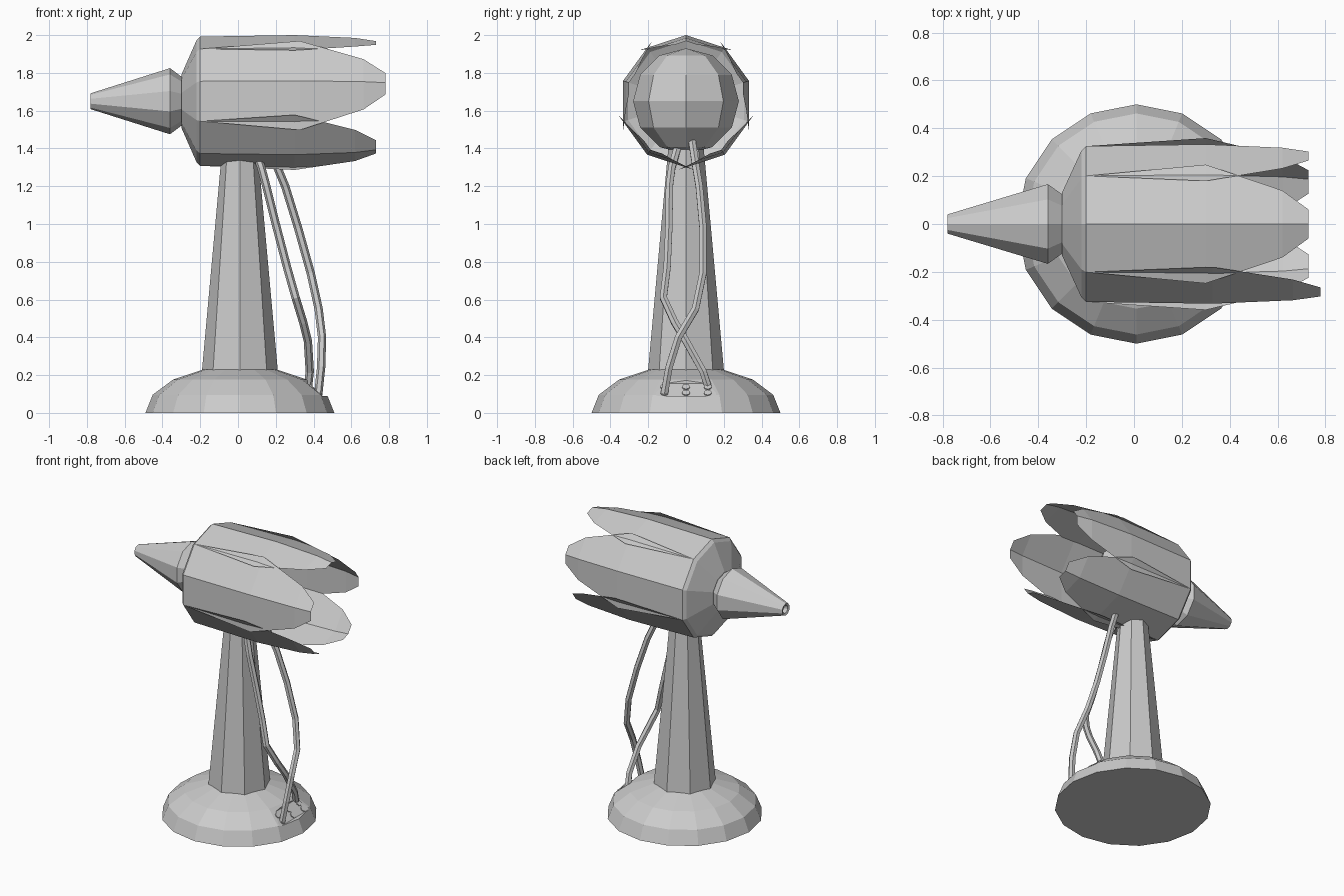
import bpy, bmesh, math
from mathutils import Matrix, Vector

if "Cube" in bpy.data.objects:
    bpy.data.objects.remove(bpy.data.objects["Cube"])

CX, HZ = 0.01, 1.65          # stand axis, height of head axis


def finish(bm, name, closed=True):
    bmesh.ops.remove_doubles(bm, verts=bm.verts, dist=1e-5)
    if closed:
        bmesh.ops.recalc_face_normals(bm, faces=bm.faces)
    me = bpy.data.meshes.new(name)
    bm.to_mesh(me)
    bm.free()
    ob = bpy.data.objects.new(name, me)
    bpy.context.collection.objects.link(ob)
    return ob


def skin(bm, rings, loop=True):
    for a, b in zip(rings, rings[1:]):
        n = len(a)
        for i in range(n if loop else n - 1):
            j = (i + 1) % n
            bm.faces.new((a[i], a[j], b[j], b[i]))


def lathe(name, profile, n, axis='z', phase=0.0, caps=(True, True)):
    """Revolve (position along axis, radius) points."""
    bm = bmesh.new()
    rings = []
    for t, r in profile:
        ring = []
        for i in range(n):
            a = phase + 2 * math.pi * i / n
            c, s = r * math.cos(a), r * math.sin(a)
            ring.append(bm.verts.new((CX + c, s, t) if axis == 'z' else (t, c, HZ + s)))
        rings.append(ring)
    skin(bm, rings)
    for cap, ring in zip(caps, (rings[0], rings[-1])):
        if cap:
            bm.faces.new(ring)
    return finish(bm, name)


def cable(name, pts, radius=0.022, n=6):
    pts = [Vector(p) for p in pts]
    bm = bmesh.new()
    rings = []
    for i, p in enumerate(pts):
        d = (pts[min(i + 1, len(pts) - 1)] - pts[max(i - 1, 0)]).normalized()
        u = d.cross(Vector((0, 1, 0))).normalized()
        v = d.cross(u)
        rings.append([bm.verts.new(p + radius * (u * math.cos(k * math.tau / n)
                      + v * math.sin(k * math.tau / n))) for k in range(n)])
    skin(bm, rings)
    bm.faces.new(rings[0])
    bm.faces.new(rings[-1])
    return finish(bm, name)


# Domed base: a half flattened sphere
dome = [(0.25 * math.sin(a), 0.5 * math.cos(a))
        for a in (math.radians(22.5 * i) for i in range(4))]
base = lathe("base", dome, 16)

# Recess for the socket panel, cut with a wedge-shaped prism
bm = bmesh.new()
section = [(0.445, 0.09), (0.6, 0.09), (0.6, 0.3), (0.37, 0.3), (0.37, 0.155)]
skin(bm, [[bm.verts.new((x, y, z)) for y in (-0.16, 0.16)] for x, z in section + section[:1]], loop=False)
bmesh.ops.remove_doubles(bm, verts=bm.verts, dist=1e-5)
bmesh.ops.holes_fill(bm, edges=[e for e in bm.edges if e.is_boundary], sides=0)
cutter = finish(bm, "recess_cutter")
cutter.hide_render = True
cutter.hide_set(True)
mod = base.modifiers.new("recess", 'BOOLEAN')
mod.operation, mod.object, mod.solver = 'DIFFERENCE', cutter, 'EXACT'

# Sockets on the sloping panel
bm = bmesh.new()
tilt = Matrix.Rotation(math.atan2(0.065, 0.075), 4, 'Y')
for y in (-0.115, 0, 0.115):
    for t in (0.22, 0.7):
        at = Vector((0.445 - 0.075 * t, y, 0.09 + 0.065 * t))
        bmesh.ops.create_cone(bm, cap_ends=True, segments=8, radius1=0.021, radius2=0.021,
                              depth=0.012, matrix=Matrix.Translation(at) @ tilt)
finish(bm, "sockets")

# Tapered octagonal column
lathe("column", [(0.2, 0.203), (1.42, 0.092)], 8)

# Ball joint inside the shell
R = 0.28
lathe("ball_joint", [(HZ - R * math.cos(math.pi * i / 6), max(R * math.sin(math.pi * i / 6), 0.001))
                     for i in range(7)], 8)

# Nose cone with hollow tip
UP = math.pi / 2
lathe("nose", [(-0.30, 0.13), (-0.36, 0.175), (-0.78, 0.042), (-0.775, 0.028), (-0.75, 0.02)],
      10, 'x', UP)

# Flared collar that carries the shell panels
lathe("collar", [(-0.30, 0.14), (-0.22, 0.322), (-0.2, 0.342)], 10, 'x', UP, (True, False))

# Five ridged shell panels: (x, half width, ridge radius)
stations = [(-0.2, 0.201, 0.342), (0.3, 0.248, 0.35), (0.62, 0.14, 0.335), (0.73, 0.06, 0.318)]
slope = math.tan(math.radians(18))
for k in range(5):
    stretch = 1.054 if k == 1 else 1.0
    rot = Matrix.Translation((0, 0, HZ)) @ Matrix.Rotation(math.radians(72 * k), 4, 'X')
    bm = bmesh.new()
    skin(bm, [[bm.verts.new(rot @ Vector((-0.2 + (x + 0.2) * stretch, s * w, r - abs(s) * w * slope)))
               for s in (1, 0, -1)] for x, w, r in stations], loop=False)
    finish(bm, f"shell_panel_{k + 1}", closed=False)

# Two crossing cables from ball joint to sockets
cable("outer_cable", [(0.15, 0.03, 1.45), (0.2, 0.05, 1.32), (0.25, 0.07, 1.2), (0.318, 0.09, 0.98),
                      (0.385, 0.09, 0.74), (0.427, 0.05, 0.55), (0.445, -0.04, 0.4),
                      (0.44, -0.09, 0.24), (0.425, -0.115, 0.1)])
cable("inner_cable", [(0.08, -0.04, 1.42), (0.123, -0.075, 1.3), (0.15, -0.088, 1.2), (0.2, -0.09, 1.0),
                      (0.26, -0.1, 0.77), (0.305, -0.12, 0.61), (0.345, -0.06, 0.48),
                      (0.37, 0.0, 0.38), (0.38, 0.09, 0.22), (0.37, 0.12, 0.13)])
